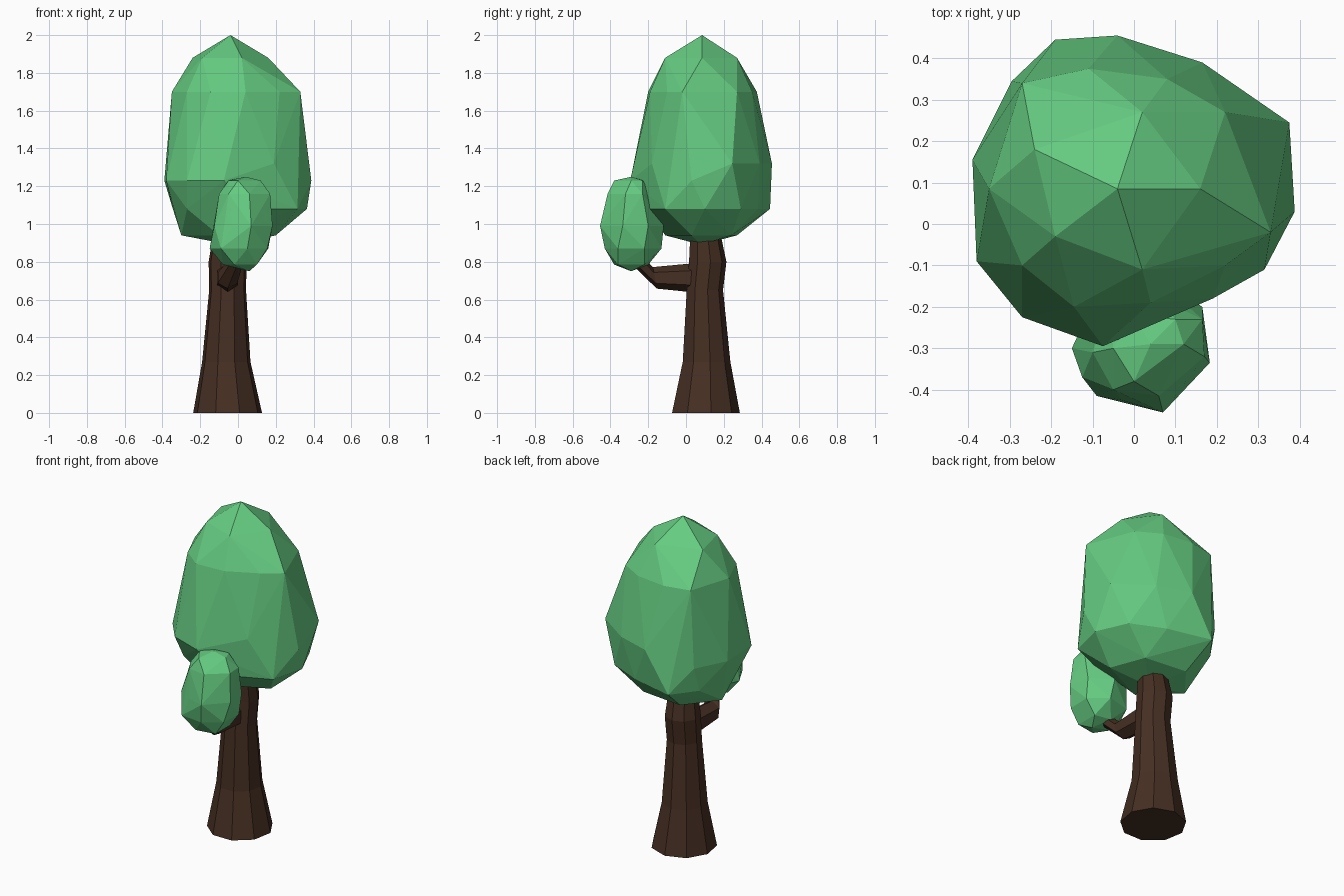
import bpy, bmesh
from math import cos, sin, pi
from mathutils import Vector


def material(name, color):
    m = bpy.data.materials.new(name)
    m.diffuse_color = color
    return m


LEAF = material("leaf green", (0.13, 0.60, 0.22, 1))
BARK = material("bark brown", (0.060, 0.028, 0.016, 1))


def finish(name, bm, mat):
    bmesh.ops.recalc_face_normals(bm, faces=bm.faces)
    me = bpy.data.meshes.new(name)
    bm.to_mesh(me)
    bm.free()
    me.materials.append(mat)
    ob = bpy.data.objects.new(name, me)
    bpy.context.collection.objects.link(ob)
    return ob


def hull(name, layers, mat):
    """Faceted blob: convex hull around irregular rings of (x, y) at each height."""
    bm = bmesh.new()
    for z, ring in layers:
        for x, y in ring:
            bm.verts.new((x, y, z))
    res = bmesh.ops.convex_hull(bm, input=bm.verts)
    junk = set(res["geom_interior"]) | set(res["geom_unused"])
    bmesh.ops.delete(bm, geom=[g for g in junk if isinstance(g, bmesh.types.BMVert)],
                     context='VERTS')
    return finish(name, bm, mat)


def loft(name, sections, n, phase, mat):
    """Tapered tube: sections are (centre, side axis radius, up axis radius)."""
    bm = bmesh.new()
    rings = []
    for c, u, v in sections:
        c, u, v = Vector(c), Vector(u), Vector(v)
        angles = [2 * pi * (i + phase) / n for i in range(n)]
        rings.append([bm.verts.new(c + u * cos(a) + v * sin(a)) for a in angles])
    for a, b in zip(rings, rings[1:]):
        for i in range(n):
            j = (i + 1) % n
            bm.faces.new((a[i], a[j], b[j], b[i]))
    bm.faces.new(rings[0])
    bm.faces.new(rings[-1])
    return finish(name, bm, mat)


# Trunk: flared foot, slim neck running up into the crown
trunk = [(0, -0.055, 0.10, 0.185), (0.27, -0.062, 0.105, 0.130),
         (0.65, -0.055, 0.097, 0.099), (0.80, -0.055, 0.112, 0.102),
         (0.95, -0.05, 0.10, 0.082)]
loft("trunk", [((x, y, z), (r, 0, 0), (0, r, 0)) for z, x, y, r in trunk], 9, 0.25, BARK)

# Branch: reaches forward, then bends up into the small leaf clump
loft("branch", [((-0.055, 0.07, 0.715), (0.065, 0, 0), (0, 0, 0.08)),
                ((-0.055, -0.165, 0.715), (0.06, 0, 0), (0, -0.01, 0.057)),
                ((0.0, -0.27, 0.82), (0.035, 0, 0), (0, 0.025, 0.025))],
     6, 0.5, BARK)

# Main crown
hull("crown", [
    (2.00, [(-0.04, 0.085)]),
    (1.88, [(-0.24, 0.18), (-0.19, -0.03), (0.02, -0.11), (0.16, 0.085), (0.02, 0.27)]),
    (1.70, [(0.33, -0.02), (0.22, 0.27), (0.22, -0.10), (0.04, -0.19), (-0.145, -0.20),
            (-0.27, -0.10), (-0.35, 0.085), (-0.27, 0.34), (-0.11, 0.375), (0.08, 0.35)]),
    (1.32, [(0.375, 0.245), (0.19, -0.18), (-0.04, 0.455), (0.165, 0.39)]),
    (1.23, [(0.388, 0.03), (-0.075, -0.295), (-0.27, -0.225), (-0.38, -0.09),
            (-0.39, 0.155), (-0.295, 0.345)]),
    (1.08, [(0.315, -0.11), (0.365, 0.10), (0.28, 0.29), (0.08, 0.38), (-0.19, 0.445),
            (-0.30, 0.30), (-0.345, 0.06), (-0.27, -0.14), (-0.06, -0.20), (0.13, -0.19)]),
    (0.94, [(0.20, 0.03), (0.12, 0.24), (-0.15, 0.27), (-0.30, 0.08), (-0.10, -0.11)]),
    (0.89, [(-0.04, 0.08)]),
], LEAF)

# Small leaf clump at the end of the branch
hull("small_leaf_clump", [
    (1.25, [(0.04, -0.29)]),
    (1.23, [(-0.05, -0.30), (0.0, -0.38), (0.12, -0.29), (0.10, -0.23), (0.0, -0.22)]),
    (1.16, [(-0.10, -0.31), (-0.05, -0.40), (0.06, -0.415), (0.17, -0.32),
            (0.165, -0.23), (0.06, -0.18), (-0.06, -0.20)]),
    (0.99, [(-0.125, -0.37), (-0.03, -0.425), (0.07, -0.455), (0.183, -0.335),
            (0.165, -0.20), (0.04, -0.118), (-0.09, -0.17)]),
    (0.87, [(-0.15, -0.30), (-0.09, -0.415), (0.05, -0.43), (0.155, -0.36),
            (0.16, -0.22), (0.06, -0.13), (-0.09, -0.17)]),
    (0.785, [(-0.08, -0.29), (-0.02, -0.38), (0.10, -0.36), (0.10, -0.22), (0.0, -0.20)]),
    (0.75, [(0.06, -0.29)]),
], LEAF)
